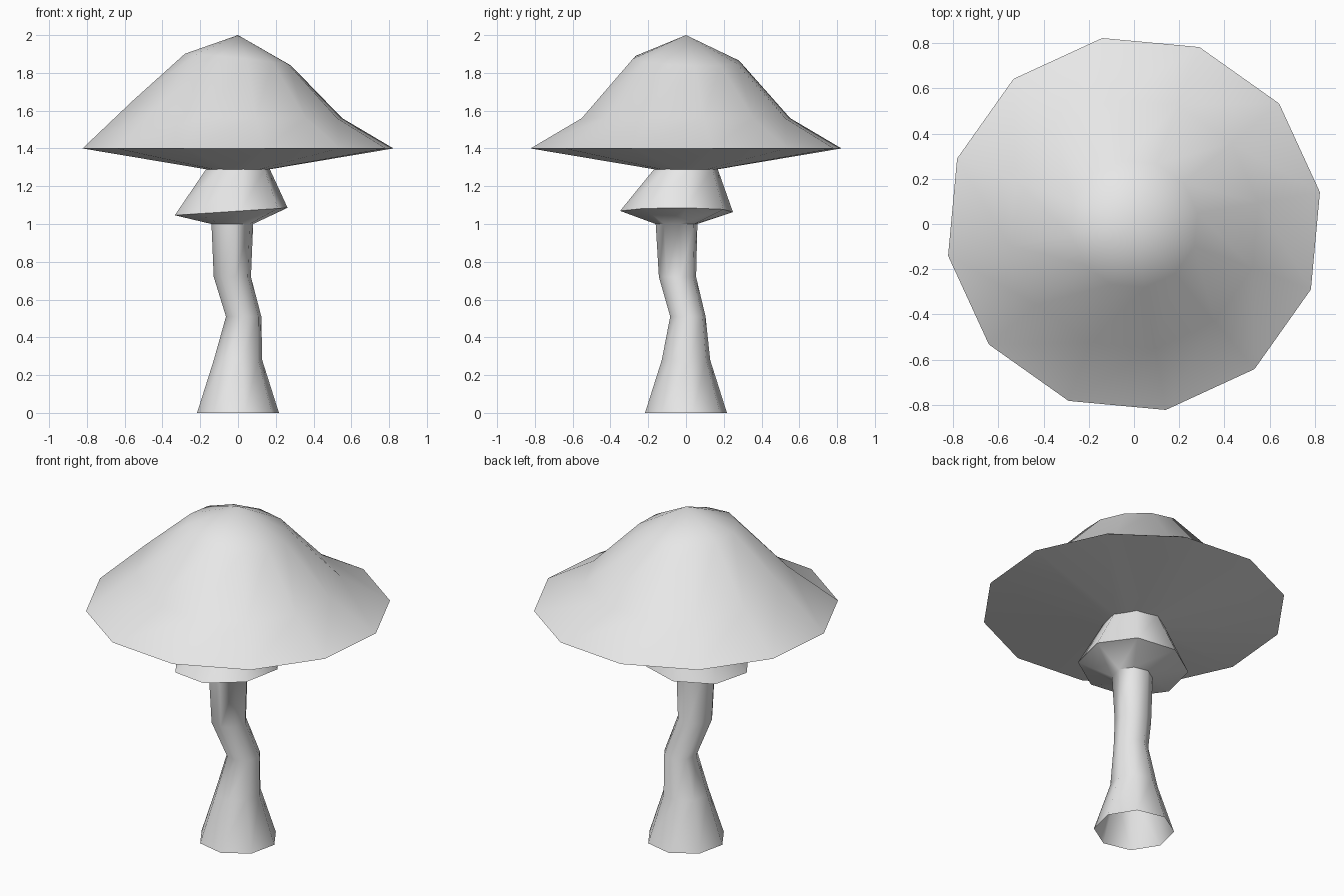
import bpy, math
from math import cos, sin, radians

cube = bpy.data.objects.get("Cube")
if cube:
    bpy.data.objects.remove(cube, do_unlink=True)

GREY = (0.8, 0.8, 0.8, 1.0)
TURN = radians(9.7)  # all rings share this rotation

mat = bpy.data.materials.new("plain_grey")
mat.use_nodes = True
mat.diffuse_color = GREY
bsdf = next(n for n in mat.node_tree.nodes if n.type == 'BSDF_PRINCIPLED')
bsdf.inputs["Base Color"].default_value = GREY


def ring(sides, radius, height, cx=0.0, cy=0.0):
    """One loop of points; height may be a function of the angle."""
    pts = []
    for i in range(sides):
        a = TURN + math.tau * i / sides
        z = height(a) if callable(height) else height
        pts.append((cx + radius * cos(a), cy + radius * sin(a), z))
    return pts


def loft(name, rings, apex=None):
    """Skin a stack of loops from bottom to top, optionally ending in a point."""
    n = len(rings[0])
    verts = [p for r in rings for p in r]
    faces = []
    for k in range(len(rings) - 1):
        for i in range(n):
            j = (i + 1) % n
            faces.append((k * n + i, k * n + j, (k + 1) * n + j, (k + 1) * n + i))
    if apex:
        base = (len(rings) - 1) * n
        verts.append(apex)
        faces += [(base + i, base + (i + 1) % n, len(verts) - 1) for i in range(n)]
    mesh = bpy.data.meshes.new(name)
    mesh.from_pydata(verts, [], faces)
    mesh.materials.append(mat)
    obj = bpy.data.objects.new(name, mesh)
    bpy.context.collection.objects.link(obj)
    bpy.ops.object.select_all(action='DESELECT')
    obj.select_set(True)
    bpy.context.view_layer.objects.active = obj
    bpy.ops.object.shade_smooth_by_angle(angle=radians(62))
    return obj


# Crooked stem, open at the foot, with a tilted flared skirt below the cap
loft("stem_and_skirt", [
    ring(8, 0.22, 0.0),
    ring(8, 0.13, 0.28),
    ring(8, 0.095, 0.51, 0.03, 0.01),
    ring(8, 0.1, 0.72, -0.03, -0.045),
    ring(8, 0.112, 1.0, -0.03, -0.05),
    ring(8, 0.303, lambda a: 1.066 + 0.02 * cos(a), -0.036, -0.05),
    ring(8, 0.17, 1.292),
])


# Broad cap with a flared brim, slightly fuller on one side
def shoulder(a):
    return 1.87 - 0.03 * cos(a) - 0.01 * sin(a)


def slope(a):
    return 1.56 + 0.1 * max(0.0, cos(a - radians(195))) ** 6


loft("cap", [
    ring(12, 0.16, 1.288),
    ring(12, 0.835, 1.4),
    ring(12, 0.56, slope),
    ring(12, 0.285, shoulder),
], apex=(0, 0, 2.0))
